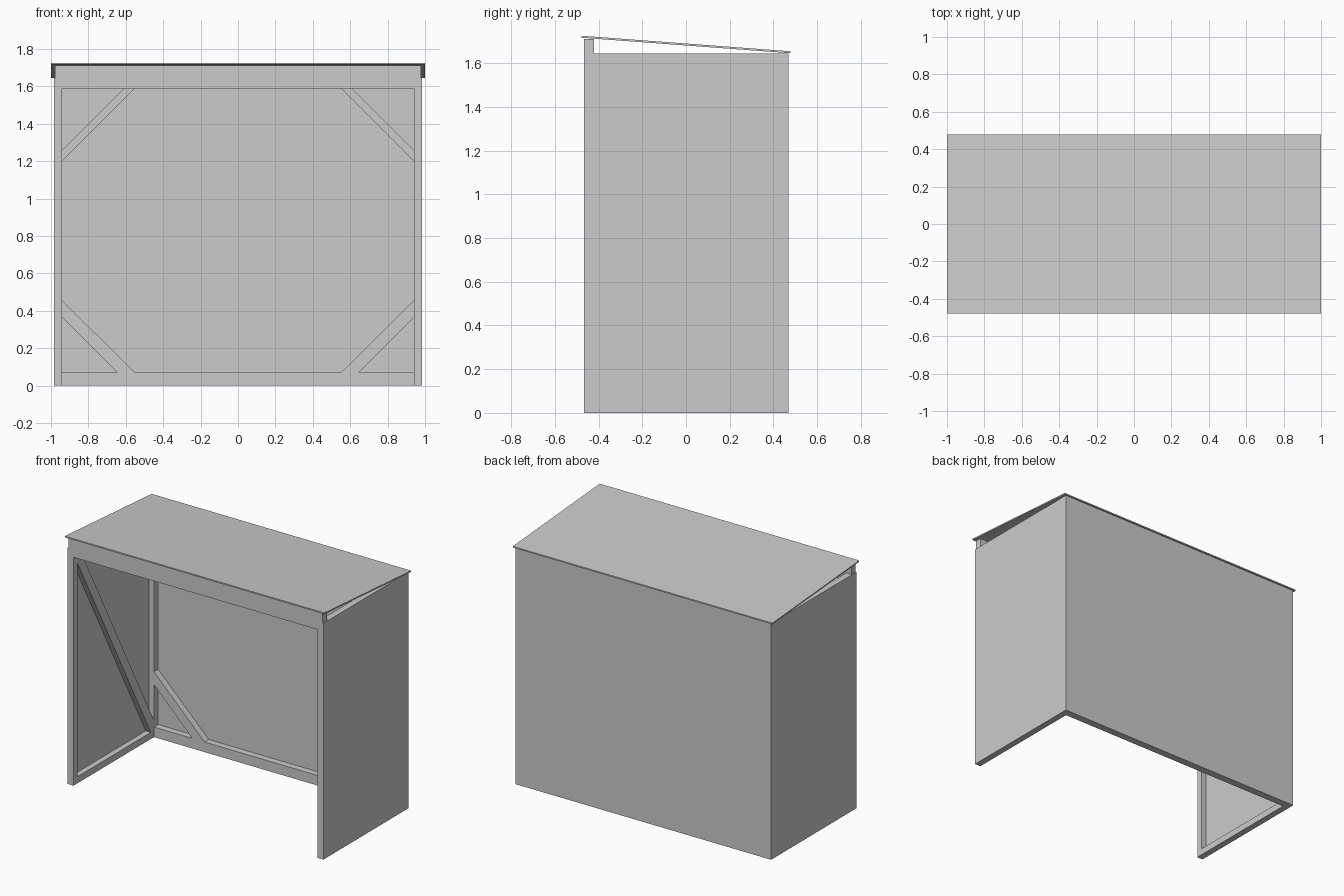
import bpy
from mathutils import Vector

if "Cube" in bpy.data.objects:
    bpy.data.objects.remove(bpy.data.objects["Cube"], do_unlink=True)

grey = bpy.data.materials.new("plain_grey")
grey.use_nodes = True
COLOUR = (0.6, 0.6, 0.6, 1)
grey.diffuse_color = COLOUR
grey.node_tree.nodes["Principled BSDF"].inputs["Base Color"].default_value = COLOUR


def prism(name, outline, offset):
    """Extrude a flat 3D outline along an offset vector."""
    n = len(outline)
    low = [Vector(p) for p in outline]
    verts = low + [p + Vector(offset) for p in low]
    faces = [tuple(range(n)), tuple(range(2 * n - 1, n - 1, -1))]
    faces += [(i, i + n, (i + 1) % n + n, (i + 1) % n) for i in range(n)]
    # Keep the faces outward whichever way the outline runs
    normal = (low[1] - low[0]).cross(low[2] - low[1])
    if normal.dot(Vector(offset)) > 0:
        faces = [f[::-1] for f in faces]
    mesh = bpy.data.meshes.new(name)
    mesh.from_pydata(verts, [], faces)
    mesh.materials.append(grey)
    obj = bpy.data.objects.new(name, mesh)
    bpy.context.collection.objects.link(obj)
    return obj


def box(name, x0, x1, y0, y1, z0, z1):
    outline = [(x0, y0, z0), (x1, y0, z0), (x1, y1, z0), (x0, y1, z0)]
    return prism(name, outline, (0, 0, z1 - z0))


# Main dimensions
OUT, IN, SKIN = 0.985, 0.94, 0.006
FRONT, BACK, STUD = -0.467, 0.47, 0.046
TOP, HEAD = 1.645, 1.59
FRAME = OUT - SKIN
FRONT_IN = FRONT + STUD
BACK_FRAME = BACK - SKIN
BACK_IN = BACK_FRAME - STUD

# Side walls: cladding, posts, rails and one long diagonal brace each
for s, side in ((1, "left"), (-1, "right")):
    def side_box(part, *yz):
        x0, x1 = sorted((s * IN, s * FRAME))
        box(f"{side}_{part}", x0, x1, *yz)

    x0, x1 = sorted((s * FRAME, s * OUT))
    box(f"{side}_wall_panel", x0, x1, FRONT, BACK, 0, TOP)
    side_box("front_post", FRONT, FRONT_IN, 0, HEAD)
    side_box("back_post", BACK_IN, BACK_FRAME, 0, TOP)
    side_box("bottom_rail", FRONT_IN, BACK_IN, 0, STUD)
    side_box("top_rail", FRONT_IN, BACK_IN, TOP - STUD, TOP)
    hi, lo = TOP - STUD, STUD
    brace = [(FRONT_IN, hi), (FRONT_IN, hi - 0.07), (BACK_IN - 0.035, lo),
             (BACK_IN, lo), (BACK_IN, lo + 0.07), (FRONT_IN + 0.035, hi)]
    prism(f"{side}_diagonal_brace", [(s * IN, y, z) for y, z in brace],
          (s * (FRAME - IN), 0, 0))

    # Corner braces of the back frame
    lower = [(IN, 0.455), (IN, 0.365), (0.645, 0.07), (0.55, 0.07)]
    upper = [(IN, 1.2), (IN, 1.26), (0.605, 1.595), (0.545, 1.595)]
    for label, pts in (("lower", lower), ("upper", upper)):
        prism(f"{side}_{label}_corner_brace",
              [(s * x, BACK_IN, z) for x, z in pts], (0, STUD, 0))

# Back wall: cladding and rails
box("back_wall_panel", -FRAME, FRAME, BACK_FRAME, BACK, 0, TOP)
box("back_bottom_rail", -IN, IN, BACK_IN, BACK_FRAME, 0, 0.07)
box("back_top_rail", -IN, IN, BACK_IN, BACK_FRAME, 1.595, TOP)

# Tall header across the front that lifts the roof
box("front_header", -FRAME, FRAME, FRONT, FRONT_IN, HEAD, 1.711)

# Thin roof sheet sloping down to the back
roof = [(-1, -0.478, 1.717), (-1, 0.478, 1.646),
        (-1, 0.478, 1.655), (-1, -0.478, 1.726)]
prism("sloping_roof", roof, (2, 0, 0))
